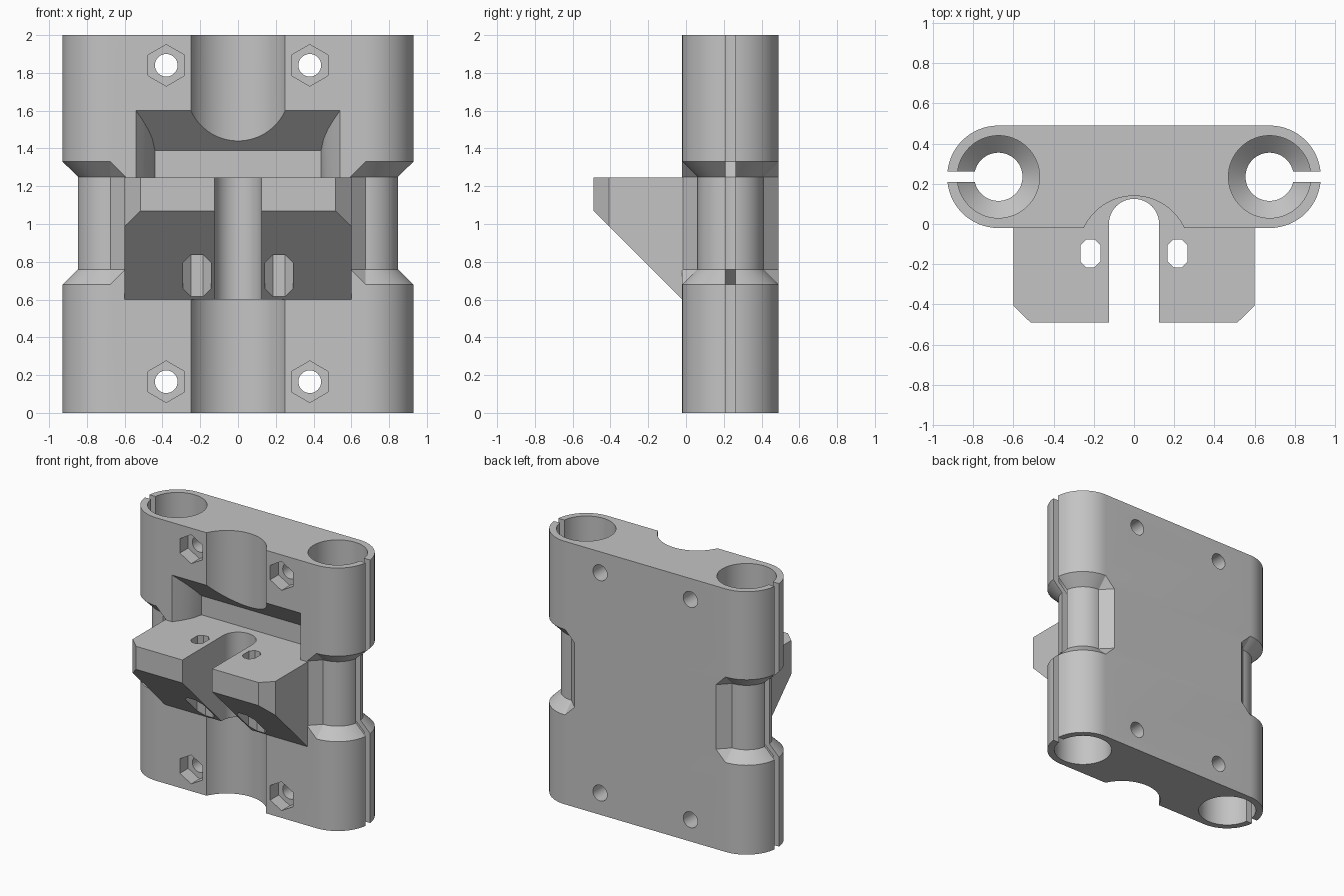
import bpy, bmesh, math
from mathutils import Matrix

if "Cube" in bpy.data.objects:
    bpy.data.objects.remove(bpy.data.objects["Cube"])

CX, CY, R = 0.675, 0.235, 0.255      # rod centre and outer radius

mat = bpy.data.materials.new("plain grey")
mat.diffuse_color = (0.55, 0.55, 0.55, 1)
mat.use_nodes = True
mat.node_tree.nodes["Principled BSDF"].inputs["Base Color"].default_value = mat.diffuse_color


def finish(bm, name):
    bmesh.ops.remove_doubles(bm, verts=bm.verts, dist=1e-5)
    bmesh.ops.recalc_face_normals(bm, faces=bm.faces)
    me = bpy.data.meshes.new(name)
    bm.to_mesh(me)
    bm.free()
    me.materials.append(mat)
    ob = bpy.data.objects.new(name, me)
    bpy.context.collection.objects.link(ob)
    return ob


def loft(name, rings):
    """Skin closed rings of equal length and cap both ends."""
    bm = bmesh.new()
    vs = [[bm.verts.new(p) for p in ring] for ring in rings]
    n = len(vs[0])
    for a, b in zip(vs, vs[1:]):
        for i in range(n):
            j = (i + 1) % n
            bm.faces.new((a[i], a[j], b[j], b[i]))
    bm.faces.new(vs[0])
    bm.faces.new(vs[-1])
    return finish(bm, name)


def prism(name, plan, bottom, top):
    """Plan outline between two heights, each given as a function of y."""
    return loft(name, [[(x, y, f(y)) for x, y in plan] for f in (bottom, top)])


def flat(z):
    return lambda y: z


def circle(x, y, r, n=64):
    return [(x + r * math.cos(math.tau * i / n), y + r * math.sin(math.tau * i / n))
            for i in range(n)]


def mirrored(half):
    """Close a right-hand outline with its left-hand mirror."""
    return half + [(-x, y) for x, y in reversed(half)]


def octagon(x, y, w, h, c):
    q = [(w, -h + c), (w, h - c), (w - c, h), (c - w, h),
         (-w, h - c), (-w, c - h), (c - w, -h), (w - c, -h)]
    return [(x + a, y + b) for a, b in q]


def y_cylinder(name, x, z, r, y0, y1, n):
    bm = bmesh.new()
    bmesh.ops.create_cone(bm, cap_ends=True, segments=n, radius1=r, radius2=r, depth=y1 - y0)
    bm.transform(Matrix.Translation((x, (y0 + y1) / 2, z)) @ Matrix.Rotation(math.pi / 2, 4, 'X'))
    return finish(bm, name)


def body_ring(z, d):
    """Stadium outline with its round ends narrowed by d."""
    arc = [(CX + (R - d) * math.cos(t), CY + (R - d) * math.sin(t))
           for t in (math.pi * (i / 32 - 0.5) for i in range(33))]
    half = [(CX - d, CY - R)] + arc + [(CX - d, CY + R)]
    return [(x, y, z) for x, y in mirrored(half)]


# Body with waisted ends
body = loft("carriage_body", [body_ring(z, d) for z, d in (
    (0, 0), (0.68, 0), (0.76, 0.08), (1.25, 0.08), (1.33, 0), (2, 0))])

# Mounting shelf with 45 degree underside
shelf = prism("shelf", mirrored([(0.515, -0.49), (0.6, -0.408), (0.6, 0.03)]),
              lambda y: 0.58 - y, flat(1.245))

cutters = []
for s in (-1, 1):
    # Stepped rod bore and clamp slit
    cutters.append(loft("bore_cutter", [[(x, y, z) for x, y in circle(s * CX, CY, r)]
                   for z, r in ((-0.1, 0.205), (0.68, 0.205), (0.76, 0.12),
                                (1.25, 0.12), (1.33, 0.205), (2.1, 0.205))]))
    cutters.append(prism("slit_cutter", [(s * CX, 0.208), (s, 0.208), (s, 0.262), (s * CX, 0.262)],
                         flat(-0.1), flat(2.1)))
    # Shelf slots with wider recess below
    cutters.append(prism("slot_cutter", octagon(s * 0.217, -0.146, 0.05, 0.07, 0.03),
                         flat(0.5), flat(1.3)))
    cutters.append(prism("slot_recess_cutter", octagon(s * 0.217, -0.146, 0.075, 0.11, 0.042),
                         flat(0.5), flat(1.1)))
    # Bolt holes with hexagonal nut pockets
    for z in (0.165, 1.84):
        cutters.append(y_cylinder("bolt_cutter", s * 0.38, z, 0.06, -0.1, 0.6, 32))
        cutters.append(y_cylinder("nut_cutter", s * 0.38, z, 0.11, -0.1, 0.08, 6))

# Central round channel, above and below the shelf
for z0, z1 in ((-0.1, 0.6), (1.4, 2.1)):
    cutters.append(prism("channel_cutter", circle(0, -0.135, 0.275, 96), flat(z0), flat(z1)))

# Pocket above the shelf with sloping roof
cutters.append(prism("pocket_cutter", mirrored([
    (0.54, -0.1), (0.54, -0.02), (0.505, 0.03), (0.475, 0.08), (0.453, 0.13), (0.44, 0.19)]),
    flat(1.245), lambda y: 1.58 - y))

# U-shaped slot through the shelf
u_half = [(0.125, -0.6)] + [(0.125 * math.cos(t), 0.125 * math.sin(t))
                            for t in (math.pi / 2 * i / 16 for i in range(16))]
cutters.append(prism("u_slot_cutter", mirrored(u_half), flat(0.5), flat(1.3)))

# Combine everything
bpy.context.view_layer.objects.active = body
body.select_set(True)
for ob in [shelf] + cutters:
    m = body.modifiers.new("cut", 'BOOLEAN')
    m.operation = 'UNION' if ob is shelf else 'DIFFERENCE'
    m.solver = 'EXACT'
    m.object = ob
    bpy.ops.object.modifier_apply(modifier=m.name)
    bpy.data.objects.remove(ob)

bpy.ops.object.shade_smooth_by_angle(angle=math.radians(25))
